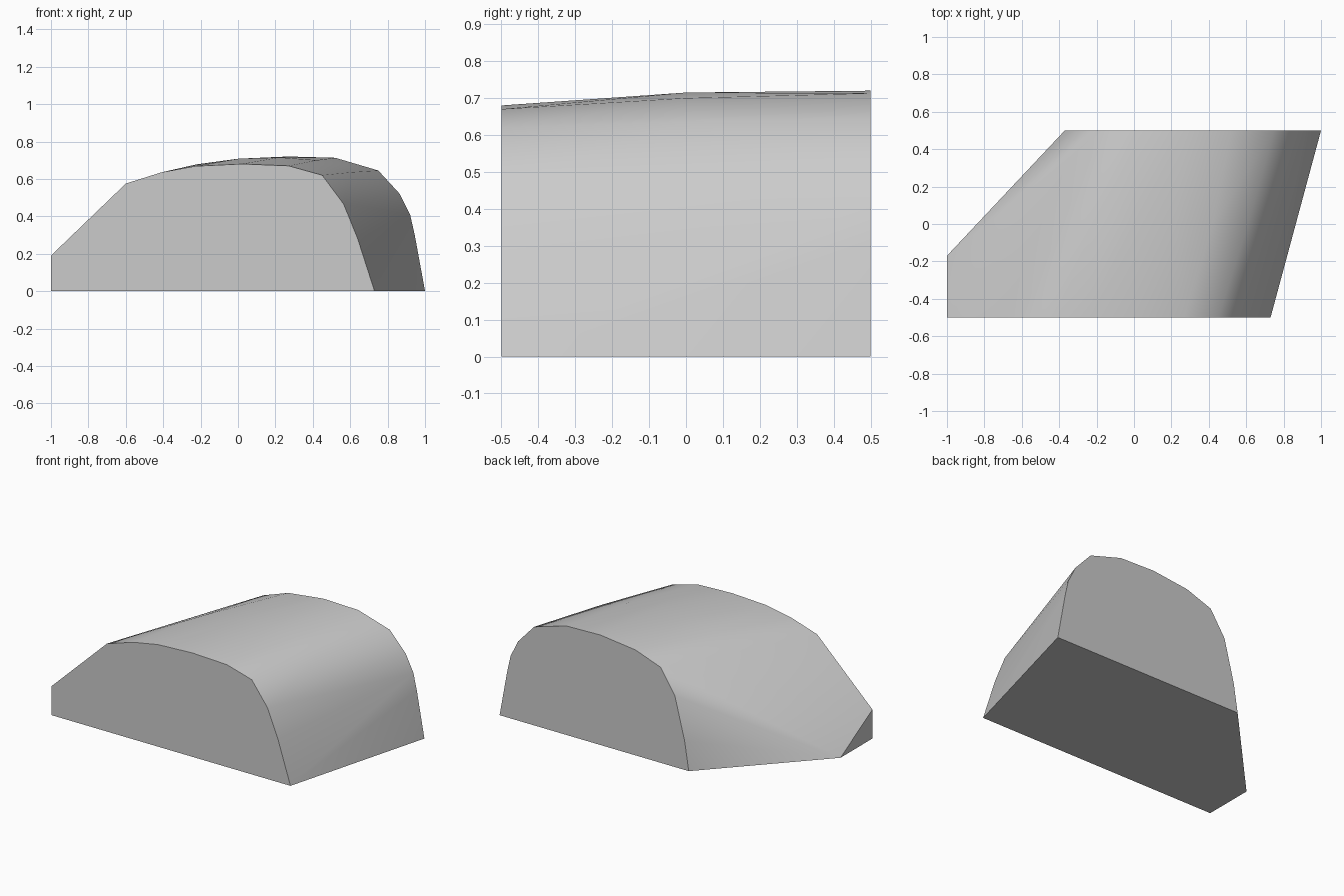
import bpy
import bmesh
import math

cube = bpy.data.objects.get("Cube")
if cube:
    bpy.data.objects.remove(cube, do_unlink=True)

# Cross-sections of the shell as (x, z), keyed by their y position
sections = {
    -0.5: [(-1, 0), (-1, 0.19), (-0.6, 0.575), (-0.41, 0.635), (-0.23, 0.668),
           (0.02, 0.68), (0.27, 0.67), (0.45, 0.62), (0.565, 0.465),
           (0.64, 0.28), (0.73, 0)],
    -0.17: [(-1, 0)],
    0.0: [(-0.22, 0.678), (0, 0.708), (0.22, 0.715), (0.42, 0.7), (0.61, 0.636)],
    0.5: [(-0.37, 0), (-0.34, 0.19), (-0.27, 0.465), (-0.165, 0.626),
          (0.015, 0.69), (0.27, 0.72), (0.52, 0.713), (0.75, 0.645),
          (0.865, 0.52), (0.92, 0.41), (0.945, 0.3), (1, 0)],
}

# Wrap the sections in one convex skin
bm = bmesh.new()
for y, profile in sections.items():
    for x, z in profile:
        bm.verts.new((x, y, z))
hull = bmesh.ops.convex_hull(bm, input=bm.verts)
loose = {v for v in hull["geom_interior"] + hull["geom_unused"]
         if isinstance(v, bmesh.types.BMVert)}
bmesh.ops.delete(bm, geom=list(loose), context="VERTS")

# Merge the triangles of the flat ends and base
bmesh.ops.dissolve_limit(bm, angle_limit=math.radians(0.2),
                         verts=bm.verts, edges=bm.edges)
bmesh.ops.recalc_face_normals(bm, faces=bm.faces)

mesh = bpy.data.meshes.new("rounded_block")
bm.to_mesh(mesh)
bm.free()
block = bpy.data.objects.new("rounded_block", mesh)
bpy.context.collection.objects.link(block)

# Plain grey surface
grey = bpy.data.materials.new("light_grey")
grey.use_nodes = True
color = (0.6, 0.6, 0.6, 1)
grey.diffuse_color = color
grey.node_tree.nodes["Principled BSDF"].inputs["Base Color"].default_value = color
mesh.materials.append(grey)

# Smooth curved top, crisp ends
bpy.ops.object.select_all(action="DESELECT")
block.select_set(True)
bpy.context.view_layer.objects.active = block
bpy.ops.object.shade_smooth_by_angle(angle=math.radians(42))
